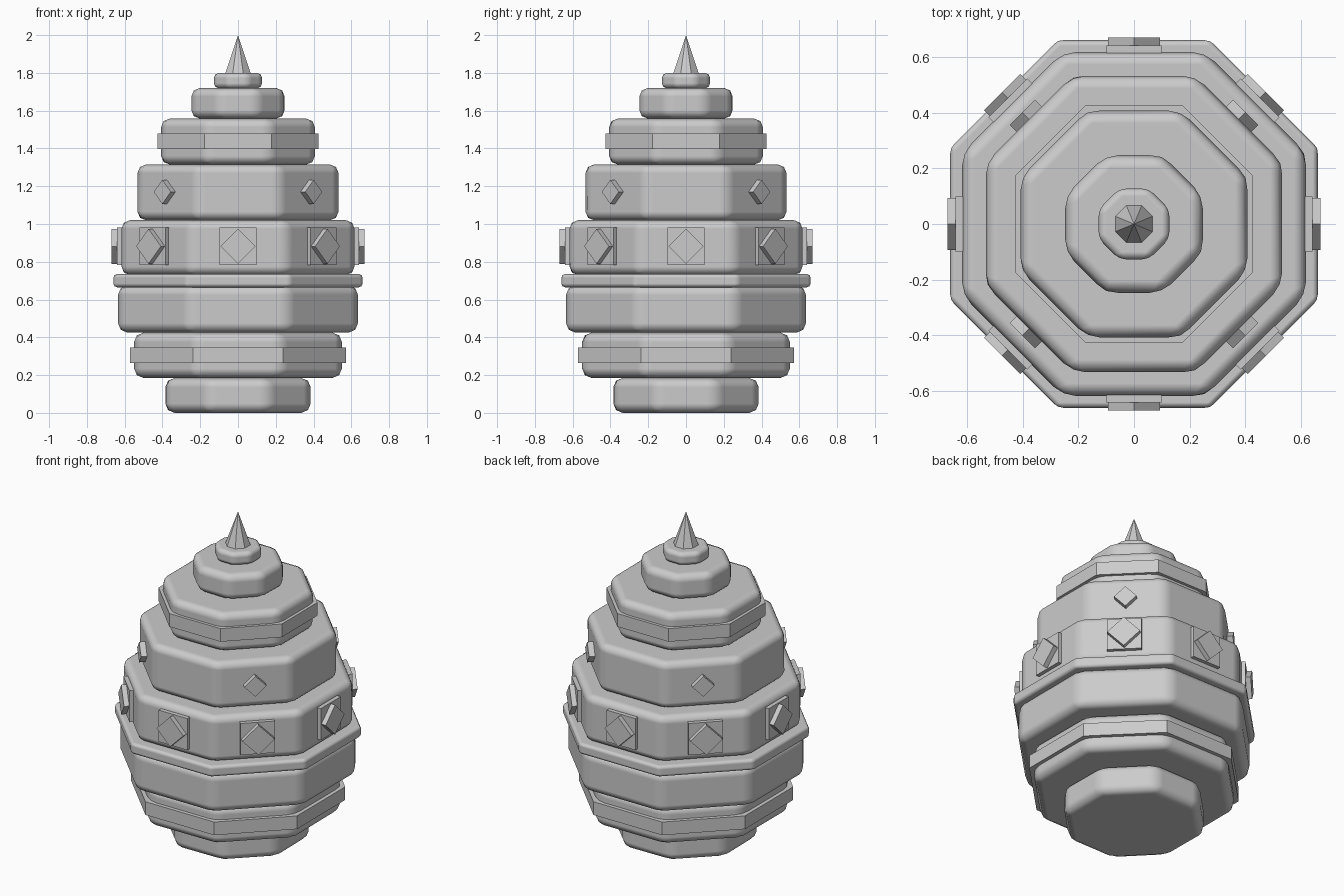
import bpy, bmesh, math
from mathutils import Matrix

if "Cube" in bpy.data.objects:
    bpy.data.objects.remove(bpy.data.objects["Cube"])

stone = bpy.data.materials.new("grey_stone")
stone.diffuse_color = (0.6, 0.6, 0.6, 1)
stone.use_nodes = True
stone.node_tree.nodes["Principled BSDF"].inputs["Base Color"].default_value = stone.diffuse_color


def finish(name, bm, bevel=0.0):
    bmesh.ops.recalc_face_normals(bm, faces=bm.faces)
    me = bpy.data.meshes.new(name)
    for f in bm.faces:
        f.smooth = bevel > 0
    bm.to_mesh(me)
    bm.free()
    me.materials.append(stone)
    ob = bpy.data.objects.new(name, me)
    bpy.context.collection.objects.link(ob)
    if bevel:
        mod = ob.modifiers.new("rounded_edges", "BEVEL")
        mod.width = bevel
        mod.segments = 2
        mod.limit_method = "ANGLE"
        mod.harden_normals = True
    return ob


def octagon(name, apothem, z0, z1, bevel=0.0, top=None):
    """Eight-sided prism or cone with flat sides facing the axes."""
    k = 1 / math.cos(math.pi / 8)
    r_top = apothem if top is None else top
    bm = bmesh.new()
    bmesh.ops.create_cone(bm, cap_ends=True, segments=8,
                          radius1=apothem * k, radius2=r_top * k, depth=z1 - z0)
    # turn so that a flat side faces +x whatever the starting angle
    v = bm.verts[:][0].co
    turn = math.pi / 8 - math.atan2(v.y, v.x)
    bm.transform(Matrix.Translation((0, 0, (z0 + z1) / 2)) @ Matrix.Rotation(turn, 4, "Z"))
    return finish(name, bm, bevel)


def plate(name, angle, inner, outer, side, z, tilt=0.0):
    """Square block lying against a side wall, optionally turned to a diamond."""
    bm = bmesh.new()
    bmesh.ops.create_cube(bm, size=1)
    bm.transform(Matrix.Rotation(angle, 4, "Z")
                 @ Matrix.Translation(((inner + outer) / 2, 0, z))
                 @ Matrix.Rotation(tilt, 4, "X")
                 @ Matrix.Diagonal((outer - inner, side, side, 1)))
    return finish(name, bm)


# Stacked rounded tiers: name, half width, bottom, top, bevel
for tier in [
    ("base", 0.385, 0.00, 0.185, 0.05),
    ("lower_tier", 0.55, 0.185, 0.425, 0.05),
    ("belly_tier", 0.635, 0.425, 0.675, 0.05),
    ("waist_ring", 0.66, 0.665, 0.735, 0.02),
    ("panel_tier", 0.617, 0.73, 1.02, 0.045),
    ("gem_tier", 0.532, 1.02, 1.315, 0.045),
    ("upper_tier", 0.407, 1.315, 1.558, 0.045),
    ("neck_tier", 0.247, 1.558, 1.72, 0.045),
    ("cap_tier", 0.128, 1.718, 1.80, 0.028),
]:
    octagon(*tier)

# Sharp-edged bands and the pointed tip
octagon("lower_band", 0.573, 0.265, 0.347)
octagon("upper_band", 0.425, 1.398, 1.48)
octagon("spike", 0.07, 1.79, 2.0, top=0.0)

# Square panels with diamonds on all eight sides; small diamonds on the corners
for i in range(8):
    a = i * math.pi / 4
    plate(f"panel_{i}", a, 0.59, 0.64, 0.197, 0.882)
    plate(f"large_gem_{i}", a, 0.60, 0.67, 0.131, 0.882, math.pi / 4)
    if i % 2:
        plate(f"small_gem_{i}", a, 0.50, 0.567, 0.09, 1.17, math.pi / 4)
